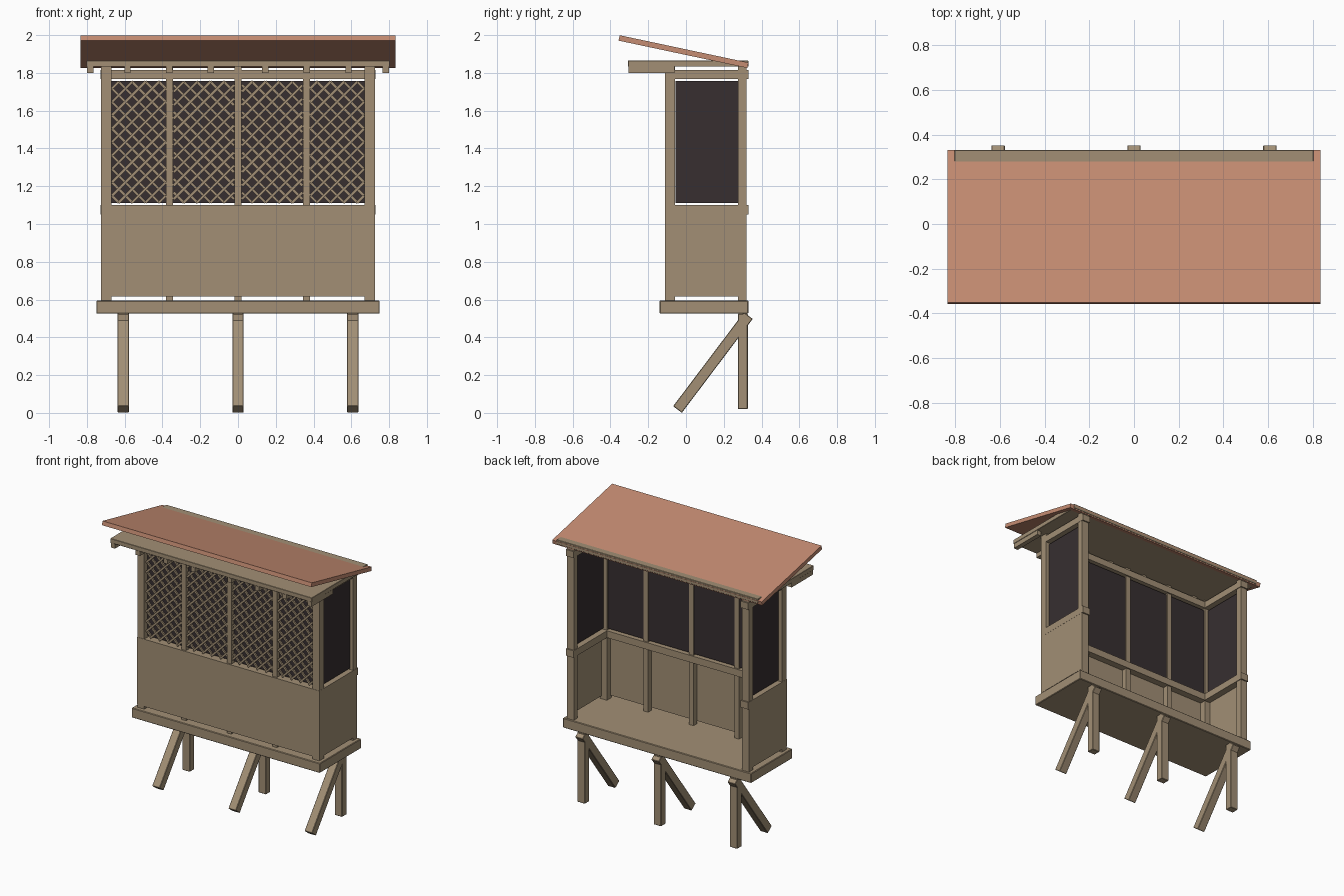
import bpy, bmesh, math
from mathutils import Matrix, Vector

cube = bpy.data.objects.get("Cube")
if cube:
    bpy.data.objects.remove(cube, do_unlink=True)


def material(name, rgb):
    m = bpy.data.materials.new(name)
    m.use_nodes = True
    m.diffuse_color = (*rgb, 1)
    m.node_tree.nodes["Principled BSDF"].inputs["Base Color"].default_value = (*rgb, 1)
    return m


wood = material("weathered wood", (0.36, 0.275, 0.178))
tile = material("terracotta roof", (0.56, 0.262, 0.168))
mesh_dark = material("dark screen", (0.038, 0.028, 0.030))


def build(name, parts, mat, bevel=0):
    """Make one object from a list of (centre, size, rotation) blocks."""
    bm = bmesh.new()
    for centre, size, rot in parts:
        m = Matrix.Translation(centre) @ rot @ Matrix.Diagonal((*size, 1))
        bmesh.ops.create_cube(bm, size=1, matrix=m)
    me = bpy.data.meshes.new(name)
    bm.to_mesh(me)
    bm.free()
    me.materials.append(mat)
    ob = bpy.data.objects.new(name, me)
    bpy.context.collection.objects.link(ob)
    if bevel:
        mod = ob.modifiers.new("soft edges", "BEVEL")
        mod.width = bevel
        mod.segments = 1
    return ob


def box(name, x, y, z, mat=wood, bevel=0):
    """Block from its (min, max) range on each axis."""
    c = Vector([(a + b) / 2 for a, b in (x, y, z)])
    s = [b - a for a, b in (x, y, z)]
    return build(name, [(c, s, Matrix())], mat, bevel)


def side_box(name, x, y, z, mat=wood):
    """The same block on the left and the right."""
    box("left_" + name, x, y, z, mat)
    box("right_" + name, (-x[1], -x[0]), y, z, mat)


# Floor and legs with sloping braces
FLOOR = 0.595
box("floor", (-0.75, 0.75), (-0.14, 0.33), (0.525, FLOOR), bevel=0.004)
foot, head = Vector((0, -0.045, 0.018)), Vector((0, 0.33, 0.515))
run = head - foot
tilt = Matrix.Rotation(-math.atan2(run.y, run.z), 4, "X")
for label, x in (("right", -0.607), ("middle", 0), ("left", 0.607)):
    box(label + "_leg", (x - 0.03, x + 0.03), (0.275, 0.327), (0.02, 0.525), bevel=0.003)
    centre = (foot + head) / 2 + Vector((x, 0, 0))
    build(label + "_brace", [(centre, (0.06, 0.058, run.length), tilt)], wood, 0.003)

# Corner posts and front studs
TOP = 1.836
side_box("front_post", (0.67, 0.725), (-0.11, -0.057), (FLOOR, TOP))
side_box("back_post", (0.67, 0.725), (0.275, 0.32), (FLOOR, TOP))
for label, x in (("right", -0.362), ("middle", 0), ("left", 0.362)):
    box(label + "_stud", (x - 0.018, x + 0.018), (-0.1, -0.06), (FLOOR, TOP))

# Wall panels
PANEL = (0.615, 1.1)
box("front_panel", (-0.724, 0.724), (-0.112, -0.1), PANEL)
side_box("panel", (0.714, 0.726), (-0.111, 0.319), PANEL)

# Middle rails and top beams
for label, z in (("middle_rail", (1.05, 1.1)), ("top_beam", (1.768, 1.815))):
    box("front_" + label, (-0.67, 0.67), (-0.1, -0.05), z)
    side_box(label, (0.665, 0.727), (-0.06, 0.33), z)

# Dark screens
SCREEN = (1.11, 1.757)
side_box("side_screen", (0.695, 0.7), (-0.055, 0.275), SCREEN, mesh_dark)
bays = [(-0.67, -0.38), (-0.344, -0.018), (0.018, 0.344), (0.38, 0.67)]
for i, bay in enumerate(bays):
    box(f"front_screen_{i + 1}", bay, (-0.071, -0.067), SCREEN, mesh_dark)

# Diagonal lattice in each front bay, as two crossing layers
STEP = 0.071
for i, (x0, x1) in enumerate(bays):
    cx, a = (x0 + x1) / 2, (x1 - x0) / 2
    cz, b = sum(SCREEN) / 2, (SCREEN[1] - SCREEN[0]) / 2
    slats = []
    count = int((a + b) / STEP)
    for s, y in ((1, -0.091), (-1, -0.081)):
        for k in range(-count, count + 1):
            c = k * STEP
            # Range of the slat inside the bay
            low, high = sorted(((-a - c) / s, (a - c) / s))
            low, high = max(low, -b), min(high, b)
            if high - low < 0.015:
                continue
            t = (low + high) / 2
            turn = Matrix.Rotation(s * math.pi / 4, 4, "Y")
            size = (0.014, 0.01, (high - low) * math.sqrt(2) - 0.008)
            slats.append((Vector((cx + c + s * t, y, cz + t)), size, turn))
    build(f"lattice_{i + 1}", slats, wood)

# Ceiling board with joists under the front eave
box("ceiling", (-0.803, 0.803), (-0.307, 0.33), (1.833, 1.865), bevel=0.002)
for i, x in enumerate((0.145, 0.365, 0.585, 0.783)):
    side_box(f"joist_{i + 1}", (x - 0.017, x + 0.017), (-0.305, -0.06), (1.8, 1.834))

# Sloping roof
front_edge, back_edge = Vector((0, -0.354, 1.985)), Vector((0, 0.328, 1.84))
slope = back_edge - front_edge
pitch = Matrix.Rotation(math.atan2(slope.z, slope.y), 4, "X")
build("roof", [((front_edge + back_edge) / 2, (1.668, slope.length, 0.029), pitch)], tile)
